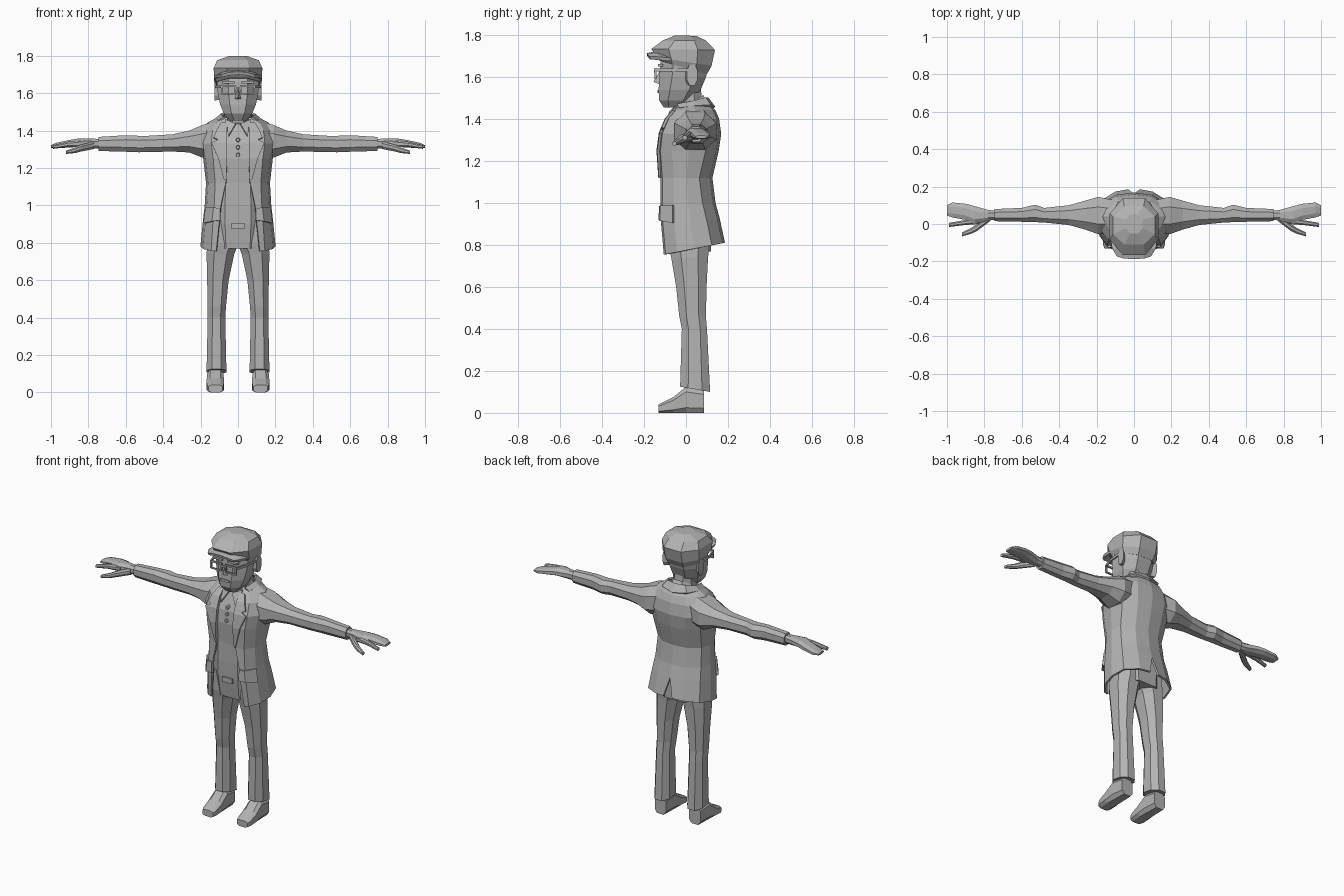
import bpy, bmesh, math
from mathutils import Vector

grey = bpy.data.materials.new("plain_grey")
grey.diffuse_color = (0.45, 0.45, 0.45, 1)


def make(name, verts, faces, mirror=True, thick=0):
    bm = bmesh.new()
    vs = [bm.verts.new(v) for v in verts]
    for f in faces:
        bm.faces.new([vs[i] for i in f])
    bmesh.ops.recalc_face_normals(bm, faces=bm.faces)
    me = bpy.data.meshes.new(name)
    bm.to_mesh(me)
    bm.free()
    me.materials.append(grey)
    ob = bpy.data.objects.new(name, me)
    bpy.context.collection.objects.link(ob)
    if mirror:
        ob.modifiers.new("mirror", 'MIRROR')
    if thick:
        s = ob.modifiers.new("thickness", 'SOLIDIFY')
        s.thickness, s.offset = thick, 0
    return ob


def loft(name, rings, mirror=True):
    """Closed tube through rings, capped at both ends."""
    n = len(rings[0])
    verts = [p for r in rings for p in r]
    faces = [(i * n + j, i * n + (j + 1) % n, (i + 1) * n + (j + 1) % n, (i + 1) * n + j)
             for i in range(len(rings) - 1) for j in range(n)]
    faces += [tuple(range(n)), tuple(range(len(verts) - n, len(verts)))]
    return make(name, verts, faces, mirror)


def sheet(name, rows, thick=0.012, mirror=True):
    """Open surface through rows of points, given thickness."""
    n = len(rows[0])
    faces = [(i * n + j, i * n + j + 1, (i + 1) * n + j + 1, (i + 1) * n + j)
             for i in range(len(rows) - 1) for j in range(n - 1)]
    return make(name, [p for r in rows for p in r], faces, mirror, thick)


def octagon(a0, a1, b0, b1, k=0.27):
    da, db = (a1 - a0) * k, (b1 - b0) * k
    return [(a0 + da, b0), (a1 - da, b0), (a1, b0 + db), (a1, b1 - db),
            (a1 - da, b1), (a0 + da, b1), (a0, b1 - db), (a0, b0 + db)]


def ring_x(x, y0, y1, z0, z1, k=0.27):
    return [(x, a, b) for a, b in octagon(y0, y1, z0, z1, k)]


def ring_y(y, x0, x1, z0, z1, k=0.2):
    return [(a, y, b) for a, b in octagon(x0, x1, z0, z1, k)]


def ring_z(zf, zb, x0, x1, y0, y1, k=0.27):
    return [(a, b, zf + (zb - zf) * (b - y0) / (y1 - y0)) for a, b in octagon(x0, x1, y0, y1, k)]


def box(name, x0, x1, y0, y1, z0, z1, mirror=True):
    return loft(name, [[(x0, y0, z), (x1, y0, z), (x1, y1, z), (x0, y1, z)] for z in (z0, z1)], mirror)


# Shoes
loft("shoe", [ring_y(*r) for r in [
    (0.085, 0.082, 0.16, 0, 0.11), (0.0, 0.077, 0.165, 0, 0.125), (-0.06, 0.075, 0.168, 0, 0.075),
    (-0.11, 0.077, 0.166, 0, 0.05), (-0.13, 0.083, 0.158, 0, 0.04)]])

# Trouser legs
loft("trouser_leg", [ring_z(*r) for r in [
    (0.125, 0.1, 0.062, 0.168, -0.028, 0.115), (0.4, 0.4, 0.068, 0.162, -0.02, 0.1),
    (0.46, 0.46, 0.064, 0.162, -0.032, 0.095), (0.6, 0.6, 0.05, 0.165, -0.047, 0.098),
    (0.74, 0.74, 0.02, 0.168, -0.07, 0.105), (0.79, 0.79, 0, 0.165, -0.08, 0.11),
    (0.92, 0.92, 0, 0.15, -0.085, 0.11)]])

# Waistcoat and shirt under the jacket: z, half width, front, back
loft("waistcoat", [ring_z(z, z, -w, w, f, b) for z, w, f, b in [
    (0.77, 0.14, -0.082, 0.12), (0.9, 0.15, -0.1, 0.12), (1.0, 0.15, -0.104, 0.11),
    (1.12, 0.145, -0.104, 0.1), (1.25, 0.155, -0.114, 0.13), (1.33, 0.16, -0.105, 0.14),
    (1.4, 0.14, -0.076, 0.135), (1.455, 0.075, -0.04, 0.1)]], False)
box("belt_buckle", -0.035, 0.035, -0.112, -0.08, 0.875, 0.905, False)
for i, z in enumerate((1.35, 1.31, 1.27)):
    y = -0.106 - (1.35 - z) * 0.1
    loft("shirt_button_%d" % (i + 1), [
        [(s * math.cos(t * math.pi / 3), d, z + s * math.sin(t * math.pi / 3)) for t in range(6)]
        for s, d in ((0.014, y + 0.02), (0.01, y - 0.01))], False)

# Open jacket: front z, back z, half width, front y, back y, front edge x
J = [(0.755, 0.81, 0.195, -0.1, 0.18, 0.115), (0.9, 0.925, 0.182, -0.113, 0.155, 0.1),
     (1.0, 1.0, 0.172, -0.116, 0.135, 0.09), (1.12, 1.12, 0.165, -0.116, 0.12, 0.065),
     (1.25, 1.25, 0.18, -0.125, 0.15, 0.06), (1.33, 1.33, 0.195, -0.116, 0.162, 0.06),
     (1.4, 1.4, 0.185, -0.086, 0.152, 0.06), (1.435, 1.44, 0.16, -0.055, 0.135, 0.06),
     (1.465, 1.475, 0.1, -0.03, 0.105, 0.055)]
rows = []
for i, (zf, zb, w, f, b, e) in enumerate(J):
    vent = 0.03 if i == 0 else 0
    cols = [(e, f), (0.72 * w, f + 0.008), (0.93 * w, f + 0.06), (w, (f + b) / 2),
            (0.9 * w, b - 0.06), (0.5 * w, b - 0.012), (vent, b)]
    rows.append([(x, y, zf + (zb - zf) * (y - f) / (b - f)) for x, y in cols])
sheet("jacket", rows)


def jacket_front(z):
    for p, q in zip(J, J[1:]):
        if p[0] <= z <= q[0]:
            return p[3] + (q[3] - p[3]) * (z - p[0]) / (q[0] - p[0])
    return J[-1][3]


# Notched lapels and pocket flaps
sheet("lapel", [[(x, jacket_front(z) - d, z) for x, d in ((a, 0.01), (b, 0.007))] for z, a, b in [
    (1.12, 0.063, 0.07), (1.25, 0.058, 0.105), (1.335, 0.058, 0.142), (1.35, 0.058, 0.105),
    (1.36, 0.058, 0.13), (1.4, 0.058, 0.115), (1.44, 0.056, 0.09)]])
sheet("pocket_flap", [
    [(0.095, -0.122, 0.985), (0.128, -0.118, 0.988), (0.17, -0.06, 0.99)],
    [(0.095, -0.126, 0.92), (0.136, -0.12, 0.915), (0.18, -0.06, 0.905)]])

# Sleeves: x, front, back, bottom, top
loft("sleeve", [ring_x(*r) for r in [
    (0.1, -0.04, 0.125, 1.26, 1.455), (0.19, -0.055, 0.145, 1.255, 1.43),
    (0.26, -0.03, 0.125, 1.283, 1.4), (0.35, -0.005, 0.1, 1.288, 1.38),
    (0.48, 0.008, 0.086, 1.285, 1.372), (0.53, 0.01, 0.103, 1.284, 1.372),
    (0.6, 0.012, 0.086, 1.287, 1.375), (0.745, 0.015, 0.08, 1.291, 1.366)]])

# Hands
loft("palm_and_fingers", [ring_x(*r) for r in [
    (0.73, 0.025, 0.07, 1.303, 1.355), (0.78, 0.018, 0.075, 1.305, 1.357),
    (0.85, 0.0, 0.095, 1.312, 1.358), (0.9, 0.022, 0.108, 1.31, 1.35),
    (0.97, 0.035, 0.115, 1.305, 1.335), (1.0, 0.045, 0.1, 1.308, 1.322)]])
loft("index_finger", [ring_x(*r) for r in [
    (0.83, 0.0, 0.035, 1.312, 1.35), (0.91, -0.006, 0.02, 1.312, 1.34),
    (0.99, -0.016, 0.006, 1.302, 1.322)]])
loft("thumb", [ring_x(*r) for r in [
    (0.77, 0.015, 0.05, 1.302, 1.342), (0.84, -0.038, 0.0, 1.288, 1.325),
    (0.87, -0.052, -0.02, 1.28, 1.31), (0.92, -0.066, -0.045, 1.275, 1.293)]])

# Neck and collars
loft("neck", [ring_z(1.42, 1.44, -0.065, 0.065, -0.05, 0.08),
              ring_z(1.56, 1.56, -0.062, 0.062, -0.06, 0.07)], False)
loft("shirt_collar", [ring_z(1.39, 1.46, -0.085, 0.085, -0.08, 0.11),
                      ring_z(1.435, 1.515, -0.068, 0.068, -0.06, 0.082)], False)
make("collar_point", [(0.012, -0.075, 1.435), (0.07, -0.05, 1.46), (0.05, -0.098, 1.37)],
     [(0, 1, 2)], True, 0.01)
sheet("jacket_collar", [
    [(0.1, -0.035, 1.45), (0.118, 0.04, 1.46), (0.085, 0.115, 1.465), (0, 0.135, 1.455)],
    [(0.075, -0.04, 1.47), (0.09, 0.04, 1.485), (0.06, 0.09, 1.5), (0, 0.102, 1.5)]])

# Head
loft("head", [ring_z(z, z, -w, w, f, b) for z, w, f, b in [
    (1.455, 0.045, -0.105, -0.02), (1.49, 0.075, -0.128, 0.03), (1.54, 0.096, -0.131, 0.07),
    (1.6, 0.108, -0.126, 0.095), (1.66, 0.113, -0.124, 0.108), (1.72, 0.11, -0.11, 0.11)]], False)
make("nose", [(0, -0.12, 1.64), (0.022, -0.122, 1.565), (-0.022, -0.122, 1.565), (0, -0.155, 1.578)],
     [(0, 1, 3), (0, 3, 2), (1, 2, 3), (0, 2, 1)], False)
box("lips", -0.032, 0.032, -0.137, -0.12, 1.525, 1.54, False)
loft("ear", [ring_x(0.1, -0.005, 0.04, 1.565, 1.65), ring_x(0.126, 0.005, 0.055, 1.56, 1.662)])

# Glasses
for part, x0, x1, z0, z1 in (("top", 0.012, 0.092, 1.634, 1.644), ("bottom", 0.016, 0.086, 1.592, 1.6),
                             ("inner", 0.012, 0.02, 1.594, 1.642), ("outer", 0.082, 0.092, 1.594, 1.642)):
    box("glasses_%s_rim" % part, x0, x1, -0.15, -0.14, z0, z1)
box("glasses_bridge", -0.014, 0.014, -0.152, -0.142, 1.622, 1.632, False)
sheet("glasses_temple", [[(0.09, -0.145, z), (0.112, -0.07, z), (0.12, 0.015, z)]
                         for z in (1.628, 1.642)], 0.008)
box("eyebrow", 0.018, 0.085, -0.134, -0.11, 1.652, 1.664)

# Flat cap with brim: front z, back z, half width, front, back
loft("flat_cap", [ring_z(zf, zb, -w, w, f, b) for zf, zb, w, f, b in [
    (1.68, 1.615, 0.114, -0.128, 0.1), (1.695, 1.655, 0.128, -0.14, 0.122),
    (1.735, 1.73, 0.13, -0.165, 0.138), (1.776, 1.775, 0.112, -0.11, 0.095),
    (1.8, 1.797, 0.045, -0.05, 0.05)]], False)
sheet("cap_brim", [
    [(0.125, -0.06, 1.683), (0.06, -0.08, 1.7), (0, -0.08, 1.705)],
    [(0.115, -0.13, 1.69), (0.06, -0.14, 1.712), (0, -0.14, 1.716)],
    [(0.088, -0.172, 1.692), (0.05, -0.183, 1.703), (0, -0.186, 1.707)]], 0.016)
